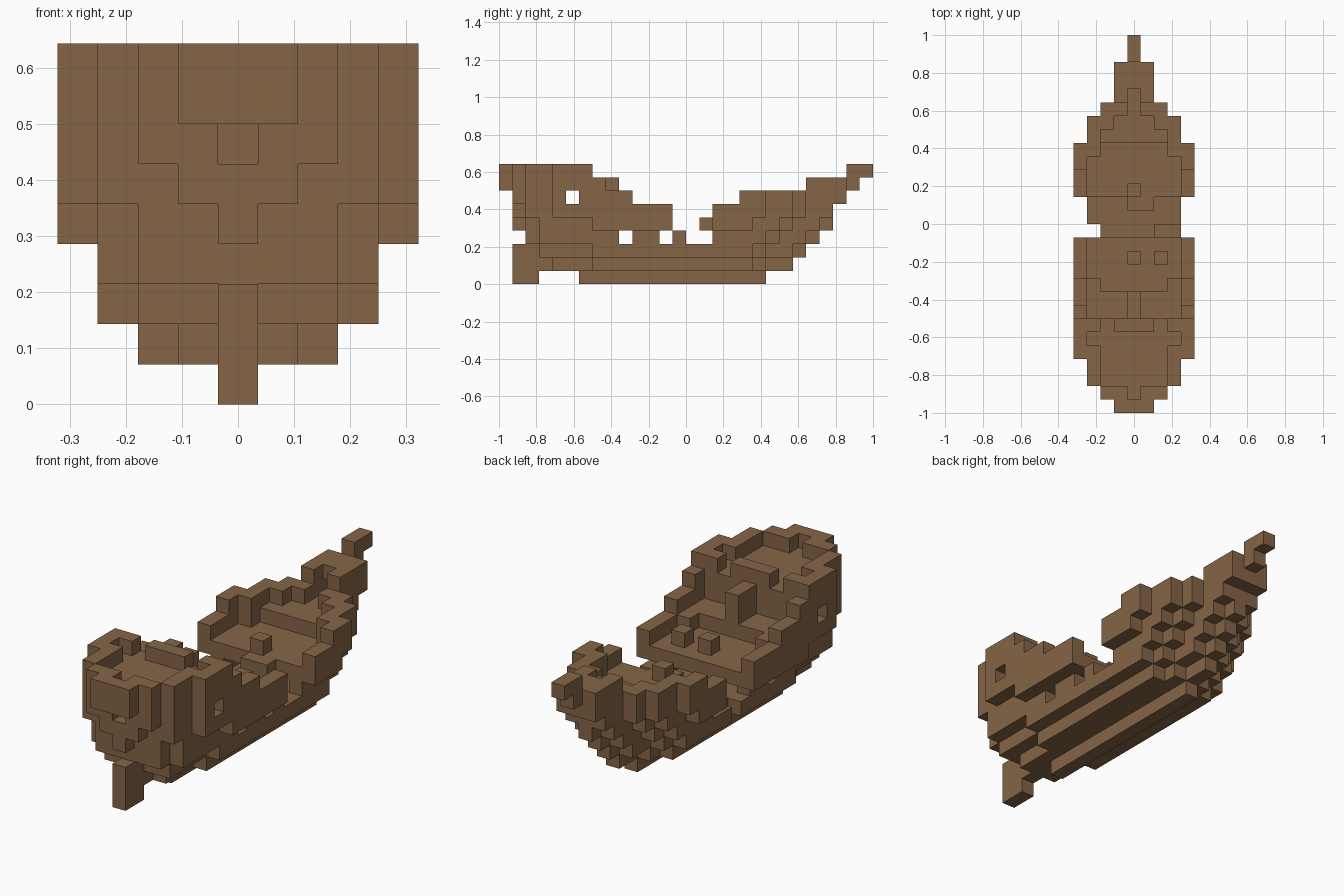
import bpy, bmesh
from mathutils import Vector

cube = bpy.data.objects.get("Cube")
if cube:
    bpy.data.objects.remove(cube)

U = 1 / 14  # edge of one block

wood = bpy.data.materials.new("brown_wood")
wood.diffuse_color = (0.24, 0.13, 0.063, 1)
wood.use_nodes = True
bsdf = wood.node_tree.nodes["Principled BSDF"]
bsdf.inputs["Base Color"].default_value = wood.diffuse_color
bsdf.inputs["Roughness"].default_value = 0.9


def outline(*spans):
    """Symmetric plan of one layer: a (first, last) row for each distance from the centre line."""
    return {(x, j) for w, (a, b) in enumerate(spans)
            for j in range(a, b + 1) for x in (-w, w)}


def shell(plan):
    """Blocks of a plan that touch its outside."""
    return {(x, j) for x, j in plan
            if any((x + a, j + b) not in plan for a in (-1, 0, 1) for b in (-1, 0, 1))}


def rows(plan, first, last):
    return {c for c in plan if first <= c[1] <= last}


def pair(x, *js):
    return {(s * x, j) for s in (-1, 1) for j in js}


def layer(k, plan):
    return {(x, j, k) for x, j in plan}


parts = {}

# Keel with the rudder foot at the blunt end
parts["keel"] = layer(0, outline((6, 19)) | pair(0, 1, 2))

# Stepped bottom and hold floor
bilge = outline((1, 21), (4, 19), (7, 18))
floor = outline((1, 22), (3, 21), (3, 19), (7, 18)) - {(-3, 13)}
parts["lower_hull"] = layer(1, bilge) | layer(2, floor)

# Hold walls with portholes and the broken middle
hold = shell(outline((2, 23), (2, 22), (2, 20), (3, 19)))
hold -= rows(hold, 12, 15) | rows(hold, 9, 9)
parts["hold_walls"] = layer(3, hold | {(2, 13), (3, 13)})

# Main deck, ragged at the break
deck = outline((1, 24), (2, 23), (2, 21), (3, 20), (7, 18))
deck -= rows(deck, 13, 15)
parts["main_deck"] = layer(4, deck | {(0, 15), (1, 15)})

# Raised decks at both ends, with side rails along the waist
plan = outline((1, 24), (1, 24), (2, 22), (2, 21), (4, 19))
waist = shell(plan) - rows(plan, 13, 15)
raised = rows(plan, 0, 8) | rows(plan, 20, 27) | pair(3, 9, 19)
parts["raised_decks"] = layer(5, raised)
parts["waist_rails"] = layer(5, waist - raised)
parts["mast_stubs"] = layer(5, {(0, 11), (2, 11), (0, 16)})

# Cabin walls with windows, and the rail round the pointed end
plan = outline((1, 25), (1, 25), (1, 22), (2, 21), (4, 19))
sides = shell(plan)
cabin = rows(sides, 1, 9) | rows(plan, 6, 6)
parts["cabin_walls"] = layer(6, cabin - pair(4, 5) - {(0, 1)} - rows(pair(3, 5), 5, 5))
parts["end_rail"] = layer(6, rows(sides, 18, 25))

# Cabin roof, rear column and roof rim
roof = outline((0, 6), (0, 6), (1, 6), (2, 6), (4, 6))
parts["cabin_roof"] = layer(7, roof | pair(4, 7))
parts["cabin_column"] = layer(6, pair(0, 7, 8)) | layer(7, pair(0, 7, 8))
parts["roof_rim"] = layer(8, shell(roof) - pair(2, 2, 6))

# Raised prow and its spar
parts["prow"] = layer(7, outline((24, 25), (23, 25)))
parts["spar"] = layer(7, {(0, 26)}) | layer(8, {(0, 26), (0, 27)})

everything = set().union(*parts.values())


def build(name, cells):
    """Mesh the outer faces of a part, leaving out faces hidden by any block."""
    bm = bmesh.new()
    for x, j, k in cells:
        centre = Vector((x, j - 13.5, k + 0.5))
        for axis in range(3):
            for s in (-1, 1):
                n = Vector((0, 0, 0))
                n[axis] = s
                if (x + int(n.x), j + int(n.y), k + int(n.z)) in everything:
                    continue
                u = Vector((0, 0, 0))
                u[(axis + 1) % 3] = 0.5
                v = n.cross(u)
                mid = centre + n / 2
                bm.faces.new([bm.verts.new((mid + p) * U)
                              for p in (-u - v, u - v, u + v, v - u)])
    bmesh.ops.remove_doubles(bm, verts=bm.verts, dist=U / 100)
    bmesh.ops.dissolve_limit(bm, angle_limit=0.01, verts=bm.verts, edges=bm.edges)
    mesh = bpy.data.meshes.new(name)
    bm.to_mesh(mesh)
    bm.free()
    mesh.materials.append(wood)
    bpy.context.collection.objects.link(bpy.data.objects.new(name, mesh))


for name, cells in parts.items():
    build(name, cells)
